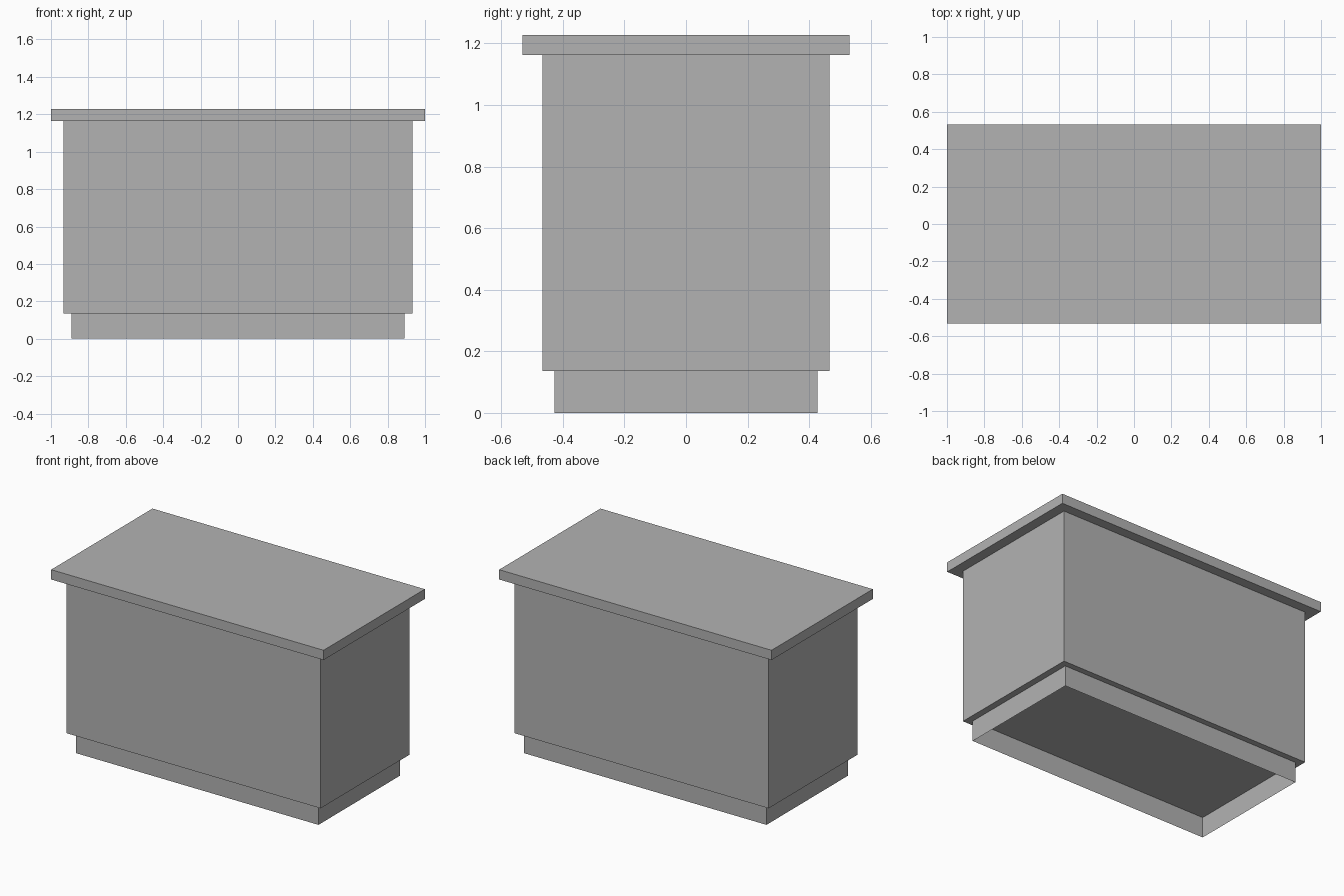
import bpy, bmesh

if "Cube" in bpy.data.objects:
    bpy.data.objects.remove(bpy.data.objects["Cube"])

grey = bpy.data.materials.new("grey")
grey.diffuse_color = (0.45, 0.45, 0.45, 1)
grey.use_nodes = True
grey.node_tree.nodes["Principled BSDF"].inputs["Base Color"].default_value = grey.diffuse_color


def box(name, half_x, half_y, z0, z1, open_ends=False):
    """Centred box from z0 to z1; open_ends leaves only the four walls."""
    bm = bmesh.new()
    bmesh.ops.create_cube(bm, size=2)
    for v in bm.verts:
        v.co = (v.co.x * half_x, v.co.y * half_y, z1 if v.co.z > 0 else z0)
    bm.normal_update()
    if open_ends:
        ends = [f for f in bm.faces if abs(f.normal.z) > 0.5]
        bmesh.ops.delete(bm, geom=ends, context='FACES_ONLY')
    mesh = bpy.data.meshes.new(name)
    bm.to_mesh(mesh)
    bm.free()
    mesh.materials.append(grey)
    obj = bpy.data.objects.new(name, mesh)
    bpy.context.collection.objects.link(obj)
    return obj


# Recessed plinth: thin walls, open underneath
box("plinth", 0.89, 0.427, 0.0, 0.136, open_ends=True)

# Cabinet body
box("cabinet_body", 0.933, 0.466, 0.136, 1.163)

# Overhanging worktop
box("worktop", 1.0, 0.531, 1.163, 1.228)
